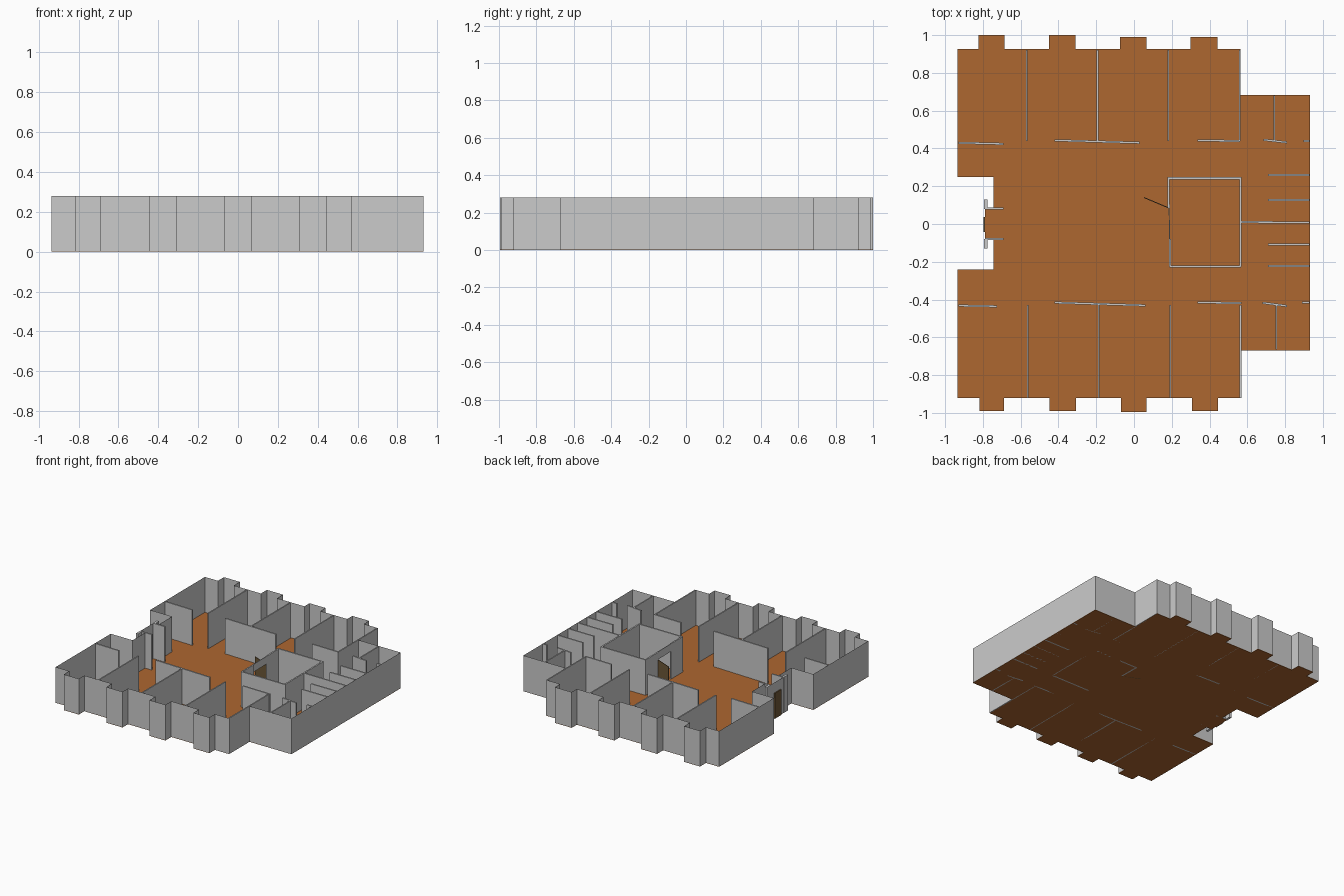
import bpy, bmesh
from mathutils import Vector

if "Cube" in bpy.data.objects:
    bpy.data.objects.remove(bpy.data.objects["Cube"])

H = 0.28          # wall height
T = 0.011         # wall thickness


def material(name, color):
    m = bpy.data.materials.new(name)
    m.diffuse_color = color
    m.use_nodes = True
    m.node_tree.nodes["Principled BSDF"].inputs["Base Color"].default_value = m.diffuse_color
    return m


def finish(name, bm, mat=None):
    bmesh.ops.recalc_face_normals(bm, faces=bm.faces[:])
    me = bpy.data.meshes.new(name)
    bm.to_mesh(me)
    bm.free()
    ob = bpy.data.objects.new(name, me)
    bpy.context.collection.objects.link(ob)
    if mat:
        me.materials.append(mat)
    return ob


def extrude(bm, faces, h):
    r = bmesh.ops.extrude_face_region(bm, geom=faces)
    vs = [g for g in r["geom"] if isinstance(g, bmesh.types.BMVert)]
    bmesh.ops.translate(bm, verts=vs, vec=(0, 0, h))


def add_wall(bm, x0, y0, x1, y1, t=T, z0=0.0, z1=H):
    a, b = Vector((x0, y0, z0)), Vector((x1, y1, z0))
    d = (b - a).normalized()
    n = Vector((-d.y, d.x, 0)) * t / 2
    f = bm.faces.new([bm.verts.new(p) for p in (a - n, b - n, b + n, a + n)])
    extrude(bm, [f], z1 - z0)


def walls(name, segs, t=T, z0=0.0, z1=H, mat=None):
    bm = bmesh.new()
    for s in segs:
        add_wall(bm, *s, t=t, z0=z0, z1=z1)
    return finish(name, bm, mat)


def bay_side(y, bays):
    # long facade with projecting bays, left to right
    pts = [(-0.935, y)]
    for a, b, d in bays:
        pts += [(a, y), (a, d), (b, d), (b, y)]
    return pts + [(0.563, y)]


floor_mat = material("floor_orange", (0.42, 0.135, 0.03, 1))
door_mat = material("door_brown", (0.16, 0.10, 0.04, 1))

# building outline, clockwise from the back left corner
back = bay_side(0.926, [(-0.822, -0.685, 1.0), (-0.45, -0.31, 1.0),
                        (-0.073, 0.065, 0.99), (0.298, 0.442, 0.99)])
front = bay_side(-0.922, [(-0.817, -0.687, -0.99), (-0.447, -0.308, -0.99),
                          (-0.07, 0.067, -0.995), (0.307, 0.445, -0.99)])
east = [(0.563, 0.683), (0.932, 0.683), (0.932, -0.67), (0.563, -0.67)]
west = [(-0.935, -0.24), (-0.745, -0.24), (-0.745, -0.085), (-0.79, -0.085),
        (-0.79, 0.088), (-0.745, 0.088), (-0.745, 0.248), (-0.935, 0.248)]
outline = back + east + front[::-1] + west

# floor slab
bm = bmesh.new()
f = bm.faces.new([bm.verts.new((x, y, 0)) for x, y in outline])
extrude(bm, [f], 0.003)
finish("floor", bm, floor_mat)

# outer wall ring
bm = bmesh.new()
f = bm.faces.new([bm.verts.new((x, y, 0.001)) for x, y in outline])
bmesh.ops.inset_region(bm, faces=[f], thickness=T, use_even_offset=True,
                       use_boundary=True)
bmesh.ops.delete(bm, geom=[f], context='FACES_ONLY')
extrude(bm, bm.faces[:], H - 0.001)
finish("outer_walls", bm)

# partitions between the rooms, back and front wings
walls("room_partitions",
      [(x, 0.92, x, 0.44) for x in (-0.568, -0.193, 0.182, 0.56)] +
      [(x, -0.92, x, -0.43) for x in (-0.563, -0.187, 0.192, 0.564)] +
      [(0.743, 0.68, 0.743, 0.44), (0.753, -0.665, 0.753, -0.43)], t=0.009)

# corridor walls with door gaps
walls("corridor_walls", [
    (-0.93, 0.43, -0.69, 0.424), (-0.42, 0.443, 0.03, 0.43),
    (0.335, 0.443, 0.562, 0.439), (0.685, 0.446, 0.81, 0.432), (0.897, 0.44, 0.93, 0.44),
    (-0.93, -0.432, -0.725, -0.436), (-0.42, -0.416, 0.06, -0.431),
    (0.335, -0.415, 0.57, -0.419), (0.68, -0.417, 0.81, -0.434), (0.89, -0.415, 0.93, -0.415)])

# washroom stalls along the east wall
walls("stall_partitions",
      [(0.71, y, 0.93, y) for y in (0.26, 0.127, -0.108, -0.222)] +
      [(0.56, 0.01, 0.93, 0.008)])

# central room
walls("central_room", [
    (0.178, 0.242, 0.568, 0.242), (0.563, 0.242, 0.563, -0.225),
    (0.187, -0.225, 0.567, -0.225), (0.182, 0.242, 0.184, 0.085),
    (0.191, -0.08, 0.191, -0.225)])
walls("central_lintel", [(0.186, 0.085, 0.188, -0.08)], t=0.005, z0=0.22)
walls("central_door", [(0.184, 0.085, 0.053, 0.14)], t=0.005, z1=0.22, mat=door_mat)

# entrance porch
walls("porch_walls", [(-0.79, s, -0.69, s) for s in (0.083, -0.08)])
walls("porch_front_wings", [(-0.784, 0.13, -0.784, 0.08), (-0.784, -0.08, -0.784, -0.13)],
      t=0.018)
walls("entrance_door", [(-0.793, 0.038, -0.793, -0.042)], t=0.009, z1=0.2, mat=door_mat)
